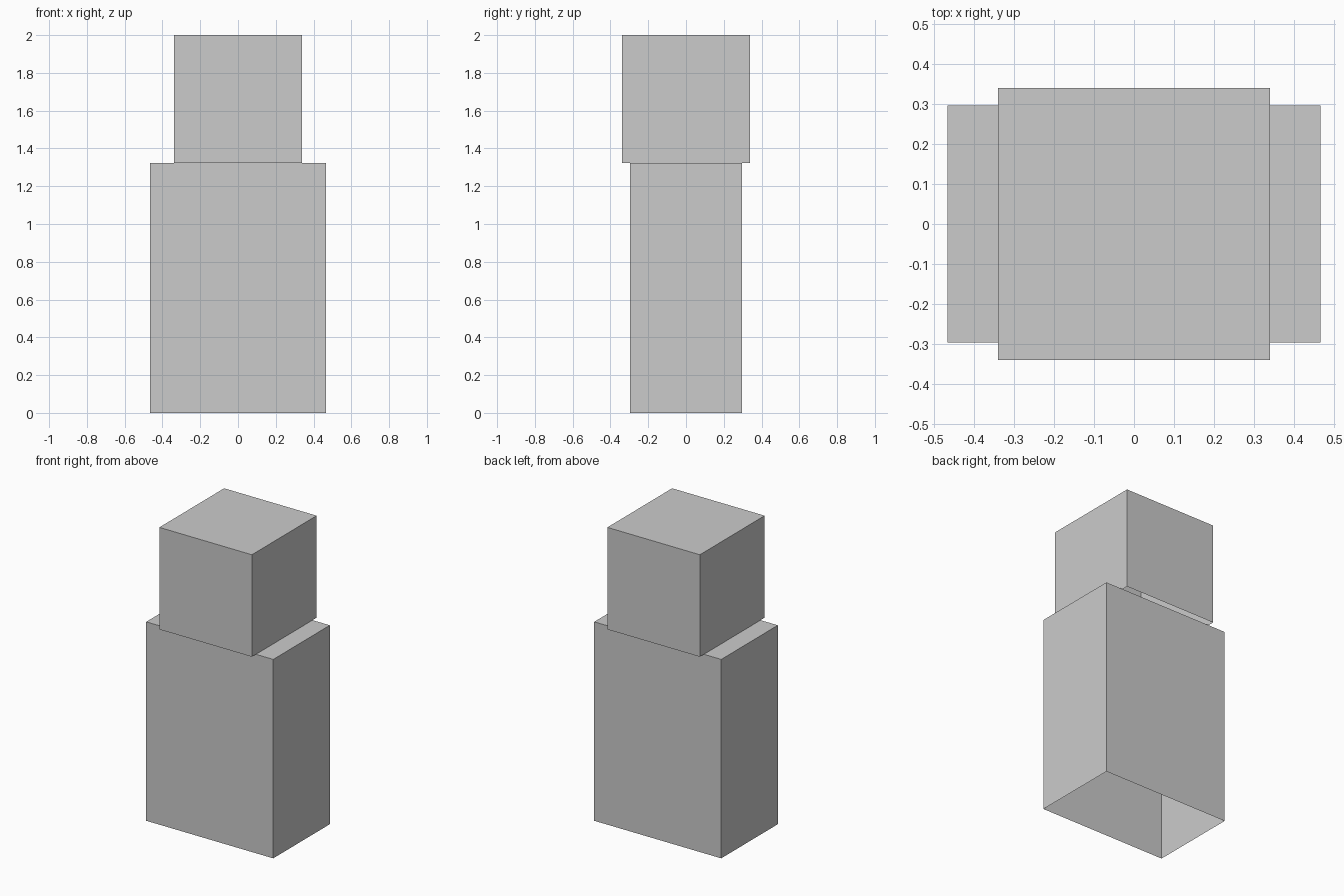
import bpy, bmesh
from mathutils import Matrix

if "Cube" in bpy.data.objects:
    bpy.data.objects.remove(bpy.data.objects["Cube"])


def open_box(name, size_x, size_y, z0, z1):
    """Box shell with sides and a top but no bottom face."""
    bm = bmesh.new()
    bmesh.ops.create_cube(bm, size=1.0)
    bm.normal_update()
    bottom = [f for f in bm.faces if f.normal.z < -0.5]
    bmesh.ops.delete(bm, geom=bottom, context='FACES_ONLY')
    matrix = (Matrix.Translation((0, 0, (z0 + z1) / 2))
              @ Matrix.Diagonal((size_x, size_y, z1 - z0, 1)))
    bm.transform(matrix)
    mesh = bpy.data.meshes.new(name)
    bm.to_mesh(mesh)
    bm.free()
    obj = bpy.data.objects.new(name, mesh)
    bpy.context.collection.objects.link(obj)
    return obj


# Tall lower body, open underneath
open_box("body", 0.934, 0.594, 0.0, 1.322)

# Cubic head resting on the body, overhanging front and back, open underneath
open_box("head", 0.68, 0.68, 1.322, 2.0)
